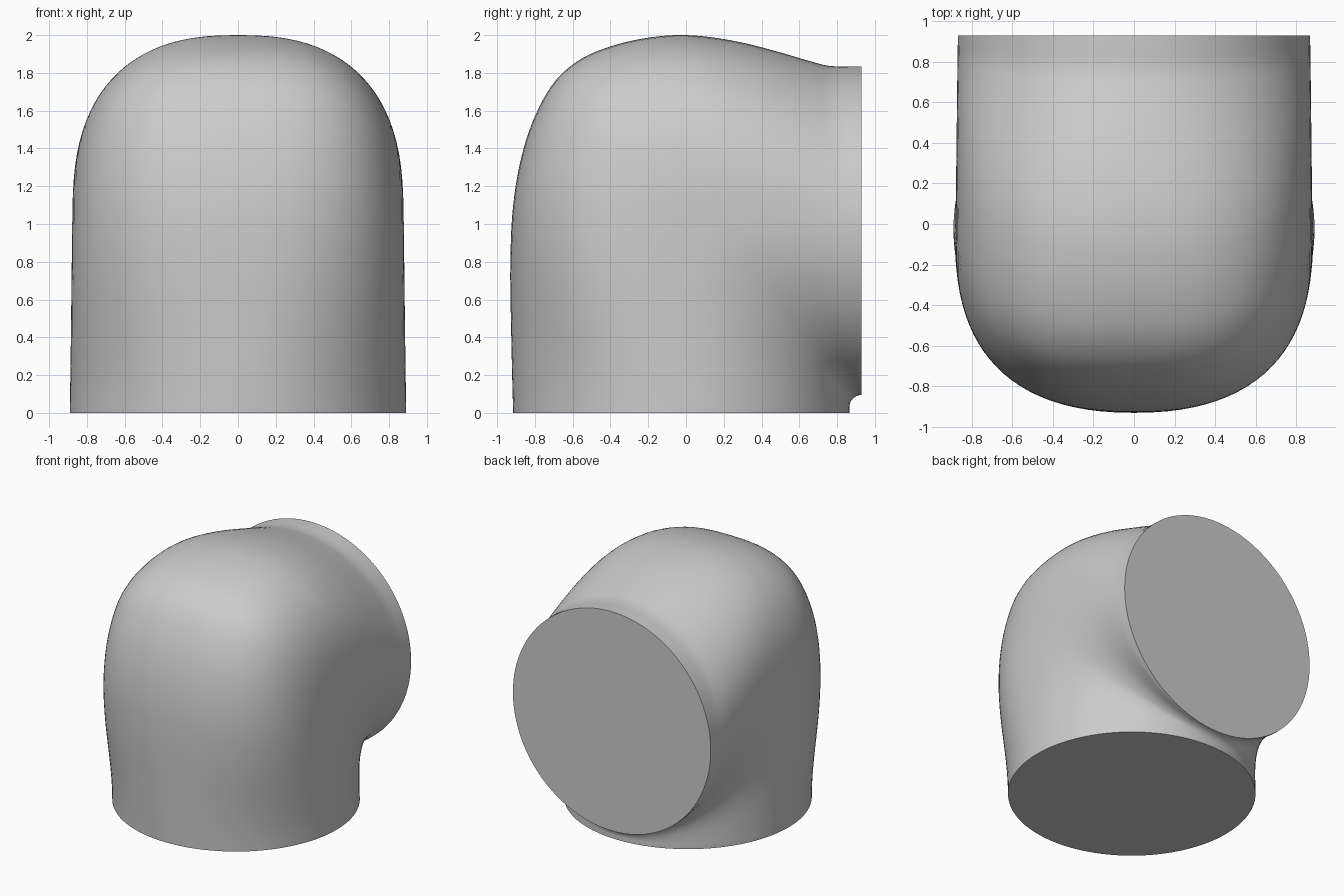
import bpy, bmesh, math
from mathutils import Vector

old = bpy.data.objects.get("Cube")
if old:
    bpy.data.objects.remove(old, do_unlink=True)

SIDES = 96
STEPS = 5
PIVOT = Vector((0.93, 0.03))      # centre of the tight inner bend, as (y, z)
BEND = 0.065                      # radius of the inner bend

# Outer edge of the elbow from the base up, over the crown and to the back, as (y, z)
outer = [Vector(p) for p in (
    (-0.915, 0), (-0.916, 0.03), (-0.925, 0.4), (-0.93, 0.8), (-0.915, 1.1),
    (-0.87, 1.36), (-0.8, 1.57), (-0.69, 1.76), (-0.55, 1.877), (-0.35, 1.955),
    (-0.15, 1.993), (-0.03, 2.0), (0.1, 1.993), (0.3, 1.96), (0.5, 1.908),
    (0.65, 1.864), (0.74, 1.84), (0.8, 1.834), (0.86, 1.834), (0.93, 1.834))]


def smooth_path(pts):
    """Centripetal spline through the points."""
    ext = [2 * pts[0] - pts[1]] + pts + [2 * pts[-1] - pts[-2]]
    path = []
    for a, b, c, d in zip(ext, ext[1:], ext[2:], ext[3:]):
        t1 = (b - a).length ** 0.5
        t2 = t1 + (c - b).length ** 0.5
        t3 = t2 + (d - c).length ** 0.5
        for i in range(STEPS):
            t = t1 + (t2 - t1) * i / STEPS
            p = a.lerp(b, t / t1)
            q = b.lerp(c, (t - t1) / (t2 - t1))
            r = c.lerp(d, (t - t2) / (t3 - t2))
            s = p.lerp(q, t / t2)
            e = q.lerp(r, (t - t1) / (t3 - t1))
            path.append(s.lerp(e, (t - t1) / (t2 - t1)))
    return path + [pts[-1]]


def section(bm, out):
    """One ring of the elbow, spanning from the inner bend to the outer edge."""
    ray = out - PIVOT
    turn = max(0.0, math.atan2(ray.y, -ray.x))
    if out.y < PIVOT.y:
        inn = Vector((PIVOT.x - BEND, out.y))
    else:
        inn = PIVOT + ray.normalized() * BEND
    mid, half = (out + inn) / 2, (out - inn) / 2
    width = 0.89 - 0.022 * turn / (math.pi / 2)
    square = 2 + 0.8 * math.sin(2 * turn) ** 2    # squarer shoulders in mid bend
    ring = []
    for i in range(SIDES):
        a = 2 * math.pi * i / SIDES
        c, s = math.cos(a), math.sin(a)
        k = 2 / square if c > 0 else 1
        along = math.copysign(abs(c) ** k, c)
        across = math.copysign(abs(s) ** k, s)
        p = mid + half * along
        ring.append(bm.verts.new((width * across, p.x, p.y)))
    return ring


# Elbow body with flat end caps
bm = bmesh.new()
rings = [section(bm, p) for p in smooth_path(outer)]
for r0, r1 in zip(rings, rings[1:]):
    for i in range(SIDES):
        j = (i + 1) % SIDES
        bm.faces.new((r0[i], r0[j], r1[j], r1[i]))
bm.faces.new(rings[0])
bm.faces.new(rings[-1])
bmesh.ops.recalc_face_normals(bm, faces=bm.faces)

mesh = bpy.data.meshes.new("pipe_elbow")
bm.to_mesh(mesh)
bm.free()
elbow = bpy.data.objects.new("pipe_elbow", mesh)
bpy.context.collection.objects.link(elbow)

# Plain grey material
grey = bpy.data.materials.new("plain_grey")
grey.use_nodes = True
colour = (0.6, 0.6, 0.6, 1)
grey.diffuse_color = colour
grey.node_tree.nodes["Principled BSDF"].inputs["Base Color"].default_value = colour
mesh.materials.append(grey)

bpy.ops.object.select_all(action='DESELECT')
elbow.select_set(True)
bpy.context.view_layer.objects.active = elbow
bpy.ops.object.shade_smooth_by_angle(angle=math.radians(40))
